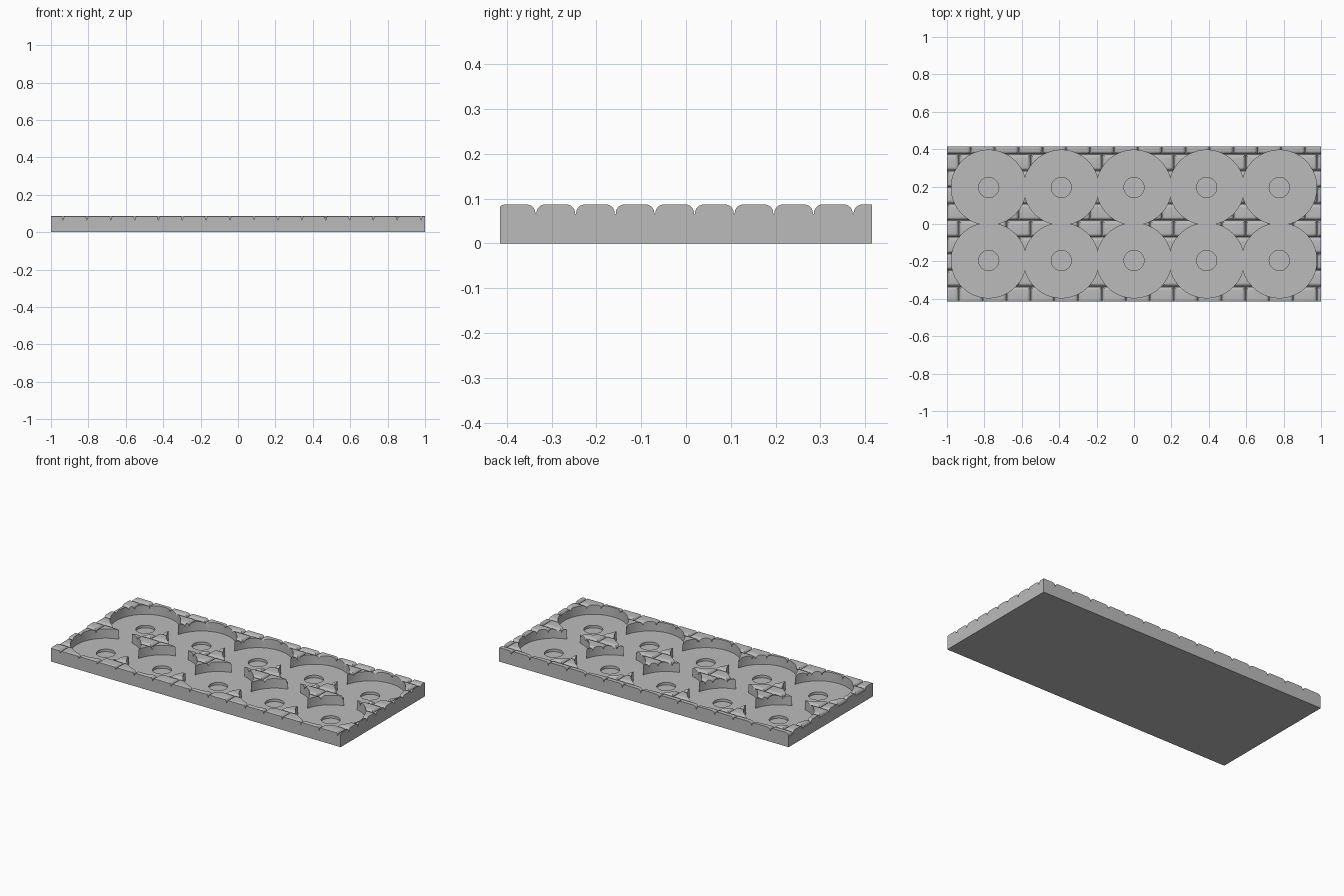
import bpy, bmesh, math
from mathutils import Matrix, Vector

if "Cube" in bpy.data.objects:
    bpy.data.objects.remove(bpy.data.objects["Cube"], do_unlink=True)

HALF_X, HALF_Y, TOP = 1.0, 0.415, 0.087
JOINT_Z, ROUND, GAP = 0.066, 0.019, 0.0012   # mortar height, brick rounding, half joint
BRICK_X, BRICK_Y = 0.1277, 0.0885
ROW_START, COLUMN_START = -0.4235, -1.0637
FLOOR_Z, SOCKET_Z = 0.028, 0.012

stone = bpy.data.materials.new("stone grey")
stone.use_nodes = True
colour = (0.5, 0.5, 0.5, 1)
stone.diffuse_color = colour
stone.node_tree.nodes["Principled BSDF"].inputs["Base Color"].default_value = colour


def add_box(bm, low, high):
    low, high = Vector(low), Vector(high)
    place = Matrix.Translation((low + high) / 2) @ Matrix.Diagonal((*(high - low), 1))
    return bmesh.ops.create_cube(bm, size=1, matrix=place)["verts"]


def to_object(bm, name):
    mesh = bpy.data.meshes.new(name)
    bm.to_mesh(mesh)
    bm.free()
    obj = bpy.data.objects.new(name, mesh)
    bpy.context.collection.objects.link(obj)
    return obj


def box_object(name, low, high):
    bm = bmesh.new()
    add_box(bm, low, high)
    return to_object(bm, name)


def cylinder_object(name, x, y, radius, low, high, sides):
    bm = bmesh.new()
    bmesh.ops.create_cone(bm, cap_ends=True, segments=sides, radius1=radius, radius2=radius,
                          depth=high - low, matrix=Matrix.Translation((x, y, (low + high) / 2)))
    return to_object(bm, name)


def boolean(target, tool, operation):
    mod = target.modifiers.new("cut", "BOOLEAN")
    mod.operation, mod.solver, mod.object = operation, "EXACT", tool
    bpy.context.view_layer.objects.active = target
    bpy.ops.object.modifier_apply(modifier=mod.name)
    bpy.data.objects.remove(tool, do_unlink=True)


# Rounded paving bricks in running bond
bm = bmesh.new()
for row in range(10):
    y = ROW_START + row * BRICK_Y
    for column in range(-1, 18):
        x = COLUMN_START + (column + 0.5 * (row % 2)) * BRICK_X
        if x > HALF_X or x + BRICK_X < -HALF_X:
            continue
        add_box(bm, (x + GAP, y + GAP, 0.05), (x + BRICK_X - GAP, y + BRICK_Y - GAP, TOP))
rims = [e for e in bm.edges if all(v.co.z > 0.08 for v in e.verts)]
bmesh.ops.bevel(bm, geom=rims, offset=ROUND, segments=6, profile=0.5, affect="EDGES")
bricks = to_object(bm, "bricks")

# Base slab, joined to the bricks and trimmed to the tray outline
tray = box_object("paved_tray", (-1.3, -0.7, -0.1), (1.3, 0.7, JOINT_Z))
boolean(tray, bricks, "UNION")
boolean(tray, box_object("outline", (-HALF_X, -HALF_Y, 0), (HALF_X, HALF_Y, 0.2)), "INTERSECT")

# Round pockets, each with a small socket in its floor
for y in (-0.195, 0.195):
    for column in range(-2, 3):
        x = column * 0.3885
        boolean(tray, cylinder_object("pocket", x, y, 0.2, FLOOR_Z, 0.3, 96), "DIFFERENCE")
        boolean(tray, cylinder_object("socket", x, y, 0.054, SOCKET_Z, 0.3, 48), "DIFFERENCE")

tray.data.materials.clear()
tray.data.materials.append(stone)
tray.data.polygons.foreach_set("material_index", [0] * len(tray.data.polygons))
bpy.ops.object.select_all(action="DESELECT")
tray.select_set(True)
bpy.context.view_layer.objects.active = tray
bpy.ops.object.shade_smooth_by_angle(angle=math.radians(30))
